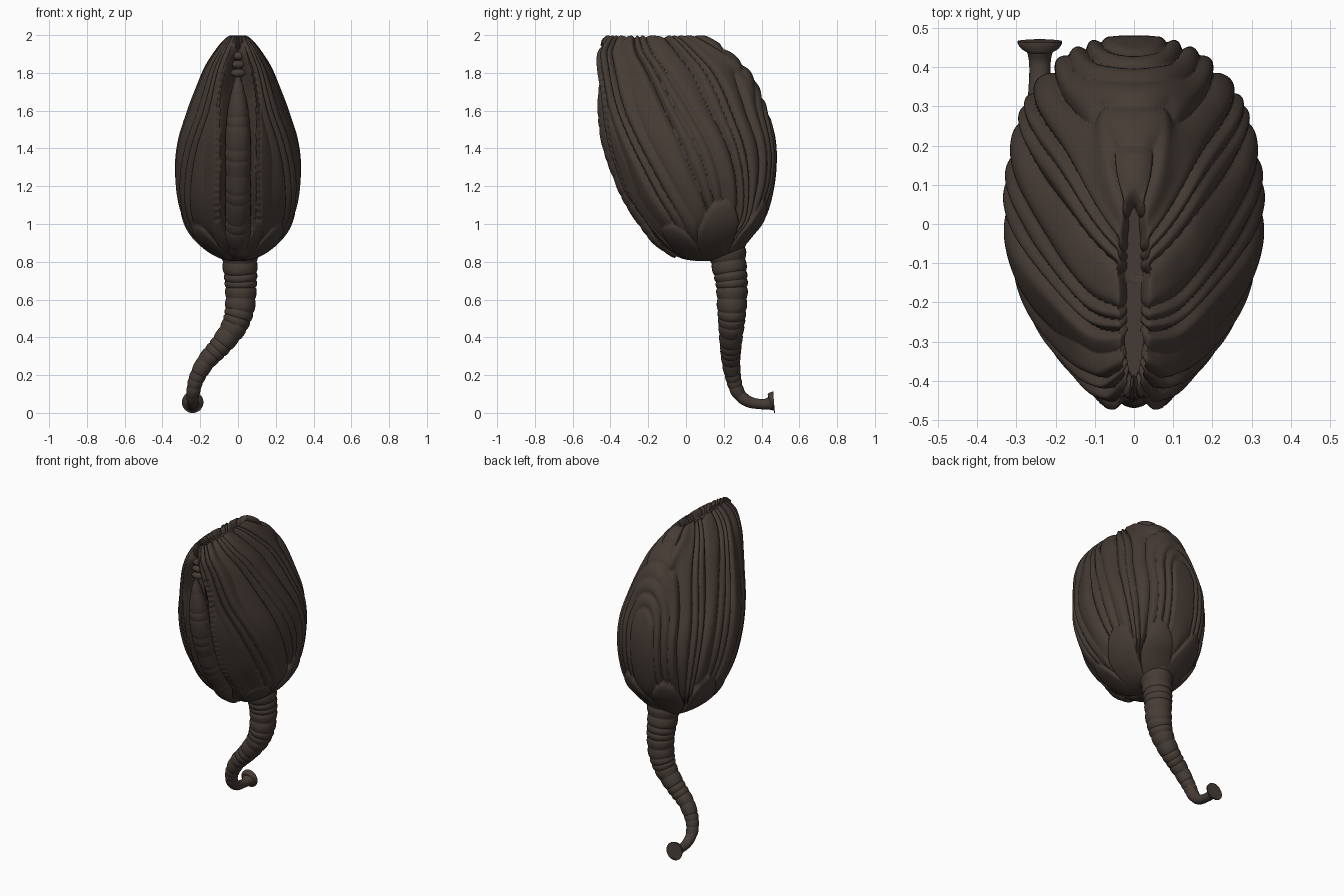
import bpy, bmesh, math
from mathutils import Vector

cube = bpy.data.objects.get("Cube")
if cube:
    bpy.data.objects.remove(cube)

bark = bpy.data.materials.new("dark_brown_bark")
bark.use_nodes = True
COLOR = (0.062, 0.045, 0.036, 1)
bark.diffuse_color = COLOR
bark.node_tree.nodes["Principled BSDF"].inputs["Base Color"].default_value = COLOR


def spline(rows, t):
    """Catmull-Rom through rows of numbers, t measured in rows."""
    i = min(int(t), len(rows) - 2)
    f = t - i
    a, b, c, d = (rows[max(0, min(len(rows) - 1, i + k))] for k in (-1, 0, 1, 2))
    return [q + 0.5 * f * (r - p + f * (2 * p - 5 * q + 4 * r - s + f * (3 * (q - r) + s - p)))
            for p, q, r, s in zip(a, b, c, d)]


def smooth(lo, hi, v):
    v = max(0, min(1, (v - lo) / (hi - lo)))
    return v * v * (3 - 2 * v)


def signed_power(v, p):
    return math.copysign(abs(v) ** p, v)


def skin(bm, rings):
    """Join rings of vertices into a closed skin."""
    n = len(rings[0])
    for a, b in zip(rings, rings[1:]):
        for j in range(n):
            k = (j + 1) % n
            bm.faces.new((a[j], a[k], b[k], b[j]))
    bm.faces.new(rings[0][::-1])
    bm.faces.new(rings[-1])
    bmesh.ops.recalc_face_normals(bm, faces=bm.faces)
    bm.normal_update()


def finish(bm, name, angle=40):
    mesh = bpy.data.meshes.new(name)
    bm.to_mesh(mesh)
    bm.free()
    mesh.materials.append(bark)
    ob = bpy.data.objects.new(name, mesh)
    bpy.context.collection.objects.link(ob)
    bpy.ops.object.select_all(action='DESELECT')
    ob.select_set(True)
    bpy.context.view_layer.objects.active = ob
    bpy.ops.object.shade_smooth_by_angle(angle=math.radians(angle))


def ringed_tube(name, path, period, depth, ring_end, steps=30, sides=28):
    """Tube along x, y, z, radius points, pinched at uneven lengths up to ring_end."""
    bm = bmesh.new()
    rings, length, last = [], 0, None
    for i in range((len(path) - 1) * steps + 1):
        t = i / steps
        x, y, z, r = spline(path, t)
        p = Vector((x, y, z))
        ahead = Vector(spline(path, min(t + 0.05, len(path) - 1))[:3])
        behind = Vector(spline(path, max(t - 0.05, 0))[:3])
        tan = (ahead - behind).normalized()
        length += (p - last).length if last else 0
        last = p
        side = Vector((1, 0, 0))
        side = (side - tan * side.dot(tan)).normalized()
        up = tan.cross(side)
        if t < ring_end:
            wobble = length / period + 0.25 * math.sin(length * 31)
            r *= 1 - depth * (1 - abs(math.sin(math.pi * wobble)) ** 0.6)
        angles = [2 * math.pi * j / sides for j in range(sides)]
        rings.append([bm.verts.new(p + r * (side * math.cos(a) + up * math.sin(a))) for a in angles])
    skin(bm, rings)
    finish(bm, name)


# Pod outline: height, front y, back y, half width
OUTLINE = [
    (0.805, 0.04, 0.16, 0.04), (0.82, -0.03, 0.24, 0.1), (0.86, -0.1, 0.29, 0.17),
    (0.93, -0.18, 0.35, 0.245), (1.02, -0.255, 0.42, 0.295), (1.15, -0.34, 0.46, 0.325),
    (1.3, -0.405, 0.48, 0.335), (1.45, -0.452, 0.475, 0.317), (1.6, -0.482, 0.435, 0.27),
    (1.72, -0.49, 0.39, 0.225), (1.83, -0.49, 0.325, 0.178), (1.91, -0.485, 0.24, 0.128),
    (1.965, -0.455, 0.165, 0.085), (1.997, -0.42, 0.1, 0.045), (1.985, -0.4, 0.06, 0.028),
    (1.96, -0.38, 0.04, 0.018)]
PLATE = 0.28


def relief(co, s):
    """Inward depth of the carved strands at a point; s runs 0 front to 1 back."""
    x, z = abs(co.x), co.z
    # Strands sweep from the crest down and backwards
    sweep = s - 0.18 * (2 - z) * math.sin(math.pi * s)
    phase = 17 * sweep + 0.3 * math.sin(31 * sweep) + 0.16 * math.sin(9 * z + 20 * s)
    # Arches round the panel on the back
    arch = math.hypot(x, 0.5 * max(0, z - 1.42))
    phase += smooth(0.62, 0.88, s) * (17 - max(arch, 0.06) / 0.043 - phase)
    ridge = abs(math.sin(math.pi * phase)) ** 0.8
    depth = (0.02 + 0.008 * math.sin(2.3 * math.floor(phase + 0.5))) * (1 - ridge)
    depth *= 1 - 0.35 * smooth(0.8, 0.95, s)
    # Strands die out low on the front flanks
    if s < 0.5:
        depth *= 0.25 + 0.75 * smooth(0.9, 1.25, z + 0.4 * max(0, 0.25 - s))
    # Smooth pointed plates round the base
    if s > 0.18:
        number, along = divmod((s - 0.18) / PLATE, 1)
        tall = 0.12 if number == 0 else 0.25
        d = 0.87 + tall * (1 - abs(2 * along - 1) ** 2.2) - z
        seam = 0.014
        depth = seam * math.exp(-d / 0.015) if d > 0 else depth + seam * math.exp(d / 0.08)
    # Front opening with beaded rims
    if s < 0.35:
        gap = 0.075 * smooth(0.8, 1.0, z) * (1 - 0.75 * smooth(1.65, 1.97, z)) + 0.005
        opening = 1 - smooth(gap, gap + 0.018, x)
        opening *= smooth(0.83, 0.95, z) * (1 - smooth(1.93, 1.98, z))
        depth += (0.09 - depth) * opening
        if gap + 0.018 < x < gap + 0.045 and 1 < z < 1.8:
            depth += 0.008 * (0.5 + 0.5 * math.sin(z * 180))
    return depth


def pod(around=560, steps=12):
    bm = bmesh.new()
    rings, where = [], []
    for i in range((len(OUTLINE) - 1) * steps + 1):
        z, front, back, wide = spline(OUTLINE, i / steps)
        # Front is tapered at mid height and squarer at the lips
        taper = 1.04 + 0.16 * smooth(0.9, 1.3, z) - 0.35 * smooth(1.55, 1.85, z)
        ring = []
        for j in range(around):
            a = 2 * math.pi * j / around
            sx, cy = math.sin(a), -math.cos(a)
            blunt = smooth(-0.5, 0.5, cy)
            px = signed_power(sx, taper + (0.8 - taper) * blunt) * wide
            py = (front + back) / 2 + signed_power(cy, 0.92) * (back - front) / 2
            ring.append(bm.verts.new((px, py, z)))
            where.append(min(a, 2 * math.pi - a) / math.pi)
        rings.append(ring)
    skin(bm, rings)
    verts = [v for ring in rings for v in ring]
    moves = []
    for v, s in zip(verts, where):
        narrow = min(1, (0.02 + abs(v.co.x)) / 0.08) if v.co.z > 1.95 else 1
        moves.append(v.normal * -relief(v.co, s) * narrow)
    for v, m in zip(verts, moves):
        v.co += m
    finish(bm, "pod_body", 60)


pod()

# Segmented tongue lying in the front opening
tongue = [(0, -0.03, 0.85, 0.045)]
for z, front, back, wide in OUTLINE[3:9]:
    tongue.append((0, front + 0.068, z, 0.068 if z < 1.5 else 0.055))
tongue += [(0, -0.43, 1.7, 0.036), (0, -0.44, 1.78, 0.012)]
ringed_tube("front_tongue", tongue, 0.085, 0.06, 9)

# Small folds inside the top of the opening
for k in range(3):
    bm = bmesh.new()
    bmesh.ops.create_uvsphere(bm, u_segments=16, v_segments=10, radius=0.022)
    for v in bm.verts:
        v.co = Vector((v.co.x * 1.8, v.co.y - 0.425, v.co.z + 1.8 + 0.045 * k))
    finish(bm, "inner_fold")

# Ringed stem curling to a flared foot
STEM = [
    (0.01, 0.21, 0.9, 0.11), (0.01, 0.225, 0.8, 0.096), (0.015, 0.242, 0.68, 0.086),
    (0.01, 0.243, 0.56, 0.08), (-0.02, 0.24, 0.46, 0.07), (-0.09, 0.237, 0.36, 0.059),
    (-0.17, 0.238, 0.27, 0.05), (-0.22, 0.252, 0.18, 0.042), (-0.238, 0.278, 0.105, 0.036),
    (-0.24, 0.33, 0.06, 0.03), (-0.24, 0.4, 0.046, 0.027), (-0.24, 0.44, 0.05, 0.034),
    (-0.24, 0.456, 0.055, 0.054), (-0.24, 0.466, 0.056, 0.057)]
ringed_tube("stem", STEM, 0.05, 0.09, 9)
